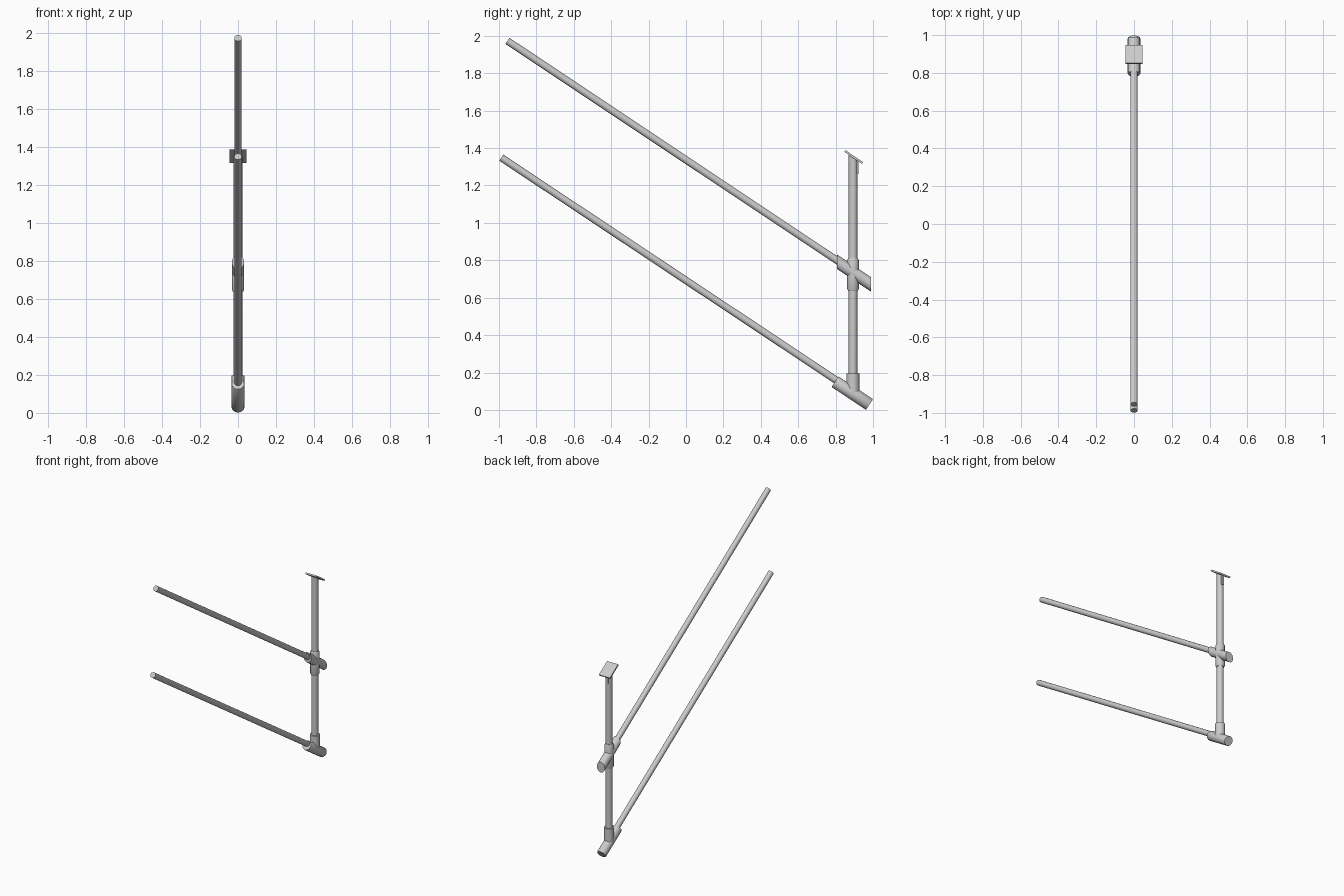
import bpy, bmesh, math
from mathutils import Vector

if "Cube" in bpy.data.objects:
    bpy.data.objects.remove(bpy.data.objects["Cube"])

SIDES = 20
POST_Y = 0.893


def tube(name, a, b, r, cut=None, chamfer=0.0):
    """Capped round bar between two (y, z) points; cut='y'/'plate' shears ends."""
    a, b = Vector((0, *a)), Vector((0, *b))
    d = (b - a).normalized()
    u = Vector((1, 0, 0))
    v = d.cross(u)
    n0 = Vector((0, 1, 0)) if cut == 'y' else d
    n1 = n0
    if cut == 'plate':
        n1 = Vector((0, 0.56, 0.83))
    stations = [(a, r, n0), (b, r, n1)]
    if chamfer:
        stations = [(a, r - chamfer, n0), (a + d * chamfer * 2, r, n0),
                    (b - d * chamfer * 2, r, n1), (b, r - chamfer, n1)]
    bm = bmesh.new()
    rings = []
    for c, rad, n in stations:
        ring = []
        for i in range(SIDES):
            t = 2 * math.pi * i / SIDES
            o = (u * math.cos(t) + v * math.sin(t)) * rad
            o -= d * (o.dot(n) / d.dot(n))
            ring.append(bm.verts.new(c + o))
        rings.append(ring)
    for p, q in zip(rings, rings[1:]):
        for i in range(SIDES):
            j = (i + 1) % SIDES
            bm.faces.new((p[i], p[j], q[j], q[i]))
    bm.faces.new(rings[0])
    bm.faces.new(rings[-1])
    return finish(name, bm, True)


def box(name, loc, size, tilt=0.0):
    bm = bmesh.new()
    bmesh.ops.create_cube(bm, size=1)
    bmesh.ops.scale(bm, vec=size, verts=bm.verts)
    ob = finish(name, bm, False)
    ob.location = loc
    ob.rotation_euler.x = tilt
    return ob


def finish(name, bm, smooth):
    bmesh.ops.recalc_face_normals(bm, faces=bm.faces)
    me = bpy.data.meshes.new(name)
    bm.to_mesh(me)
    bm.free()
    ob = bpy.data.objects.new(name, me)
    bpy.context.collection.objects.link(ob)
    if smooth:
        bpy.ops.object.select_all(action='DESELECT')
        ob.select_set(True)
        bpy.context.view_layer.objects.active = ob
        bpy.ops.object.shade_smooth_by_angle(angle=math.radians(35))
    return ob


# sloping rails
tube("lower_rail", (-0.988, 1.349), (0.89, 0.101), 0.0195)
tube("upper_rail", (-0.955, 1.973), (0.89, 0.744), 0.0195)

# upright post, cut at the plate's slope
tube("post", (POST_Y, 0.10), (POST_Y, 1.347), 0.023, cut='plate')

# bottom tee fitting
tube("tee_run", (0.797, 0.151), (0.981, 0.029), 0.034, chamfer=0.002)
tube("tee_branch", (POST_Y, 0.09), (POST_Y, 0.196), 0.034)

# middle cross fitting
tube("cross_sleeve", (POST_Y, 0.636), (POST_Y, 0.812), 0.031, chamfer=0.005)
tube("cross_run", (0.806, 0.793), (0.989, 0.671), 0.032, cut='y')

# tilted handrail plate and its tab
box("top_plate", (0, 0.897, 1.352), (0.09, 0.115, 0.011), math.radians(-34))
box("plate_tab", (0, 0.914, 1.298), (0.018, 0.014, 0.075))
